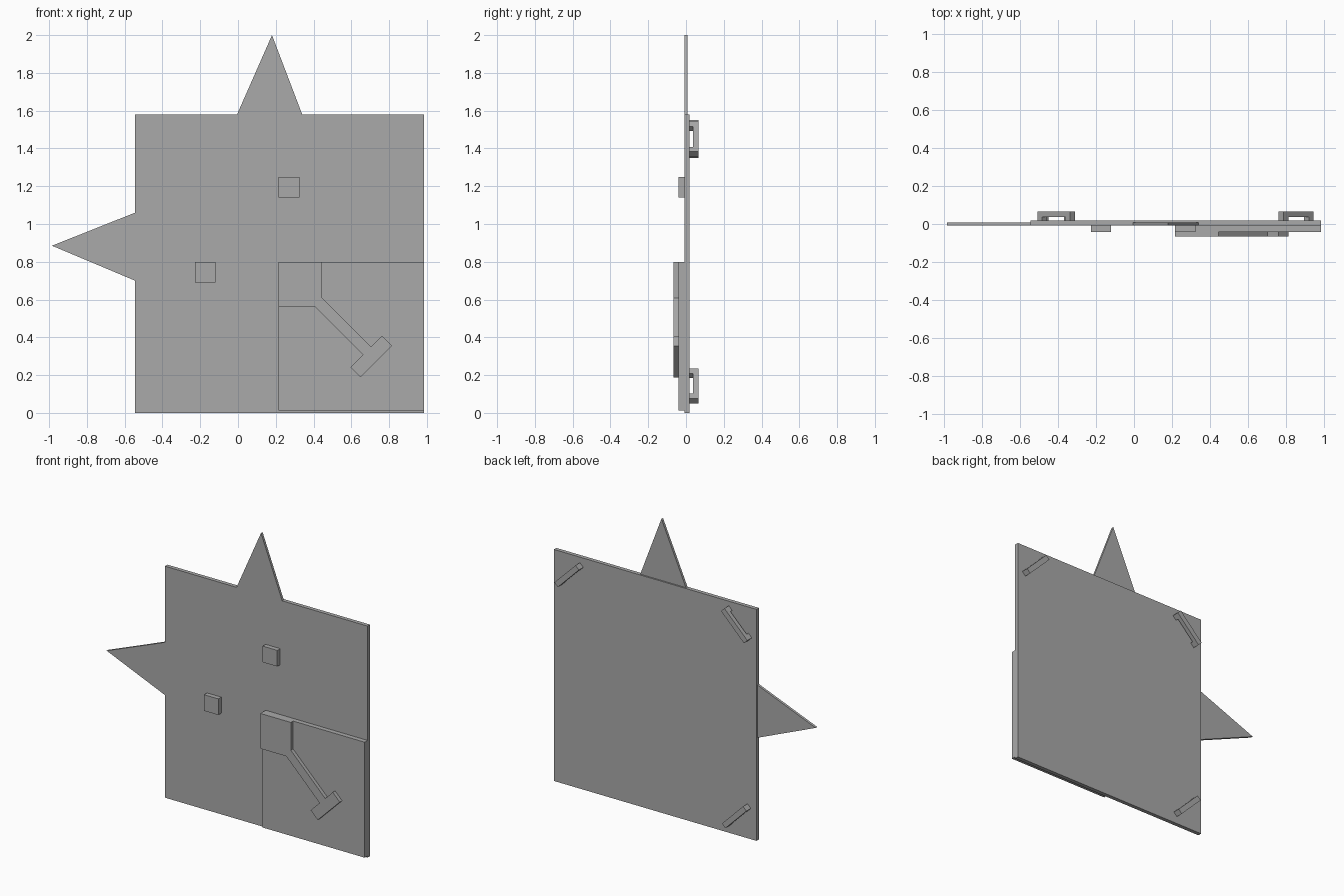
import bpy, bmesh, math
from mathutils import Matrix, Vector

cube = bpy.data.objects.get("Cube")
if cube:
    bpy.data.objects.remove(cube, do_unlink=True)

GREY = (0.4, 0.4, 0.4, 1)
grey = bpy.data.materials.new("plain grey")
grey.use_nodes = True
grey.diffuse_color = GREY
grey.node_tree.nodes["Principled BSDF"].inputs["Base Color"].default_value = GREY

# Depth layers, front to back
NOSE, FACE, FRONT, EAR, BACK, GRIP, REAR = -0.066, -0.041, -0.009, 0.008, 0.018, 0.037, 0.066


def finish(name, bm):
    bmesh.ops.recalc_face_normals(bm, faces=bm.faces)
    mesh = bpy.data.meshes.new(name)
    bm.to_mesh(mesh)
    bm.free()
    mesh.materials.append(grey)
    obj = bpy.data.objects.new(name, mesh)
    bpy.context.scene.collection.objects.link(obj)
    return obj


def prism(name, outline, y0, y1):
    """Extrude an (x, z) outline from y0 to y1."""
    bm = bmesh.new()
    face = bm.faces.new([bm.verts.new((x, y0, z)) for x, z in outline])
    new = bmesh.ops.extrude_face_region(bm, geom=[face])["geom"]
    verts = [v for v in new if isinstance(v, bmesh.types.BMVert)]
    bmesh.ops.translate(bm, verts=verts, vec=(0, y1 - y0, 0))
    return finish(name, bm)


def block(name, x0, x1, z0, z1, y0, y1):
    return prism(name, [(x0, z0), (x1, z0), (x1, z1), (x0, z1)], y0, y1)


def add_bar(bm, center, length, width, angle, y0, y1):
    """Add a bar turned by an angle in the x-z plane."""
    m = (Matrix.Translation((center[0], (y0 + y1) / 2, center[1]))
         @ Matrix.Rotation(-angle, 4, 'Y')
         @ Matrix.Diagonal((length, y1 - y0, width, 1)))
    bmesh.ops.create_cube(bm, size=1, matrix=m)


def bar(name, center, length, width, angle, y0, y1):
    bm = bmesh.new()
    add_bar(bm, center, length, width, angle, y0, y1)
    return finish(name, bm)


def handle(name, center, length, angle):
    """Diagonal grip standing on two short legs."""
    width = 0.036
    bm = bmesh.new()
    add_bar(bm, center, length, width, angle, GRIP, REAR)
    along = Vector((math.cos(angle), math.sin(angle))) * (length - width) / 2
    for side in (-1, 1):
        add_bar(bm, Vector(center) + along * side, width, width, angle, BACK, GRIP)
    return finish(name, bm)


# Head plate and ears
block("head_plate", -0.545, 0.985, 0, 1.58, FRONT, BACK)
prism("top_ear", [(-0.005, 1.58), (0.34, 1.58), (0.18, 2)], FRONT, EAR)
prism("side_ear", [(-0.545, 0.70), (-0.545, 1.06), (-0.985, 0.885)], FRONT, EAR)

# Eyes
block("upper_eye", 0.215, 0.325, 1.14, 1.25, FACE, FRONT)
block("lower_eye", -0.227, -0.12, 0.69, 0.80, FACE, FRONT)

# Muzzle, nose and mouth
DIAG = math.pi / 4
block("muzzle", 0.215, 0.985, 0.012, 0.80, FACE, FRONT)
block("nose", 0.215, 0.445, 0.56, 0.80, NOSE, FACE)
bar("mouth_stem", (0.545, 0.467), 0.40, 0.06, -DIAG, NOSE + 0.0005, FACE)
bar("mouth_bar", (0.705, 0.298), 0.236, 0.075, DIAG, NOSE, FACE)

# Corner handles on the back
handle("top_left_handle", (0.855, 1.45), 0.225, -DIAG)
handle("top_right_handle", (-0.41, 1.45), 0.245, DIAG)
handle("bottom_right_handle", (-0.41, 0.143), 0.225, -DIAG)
